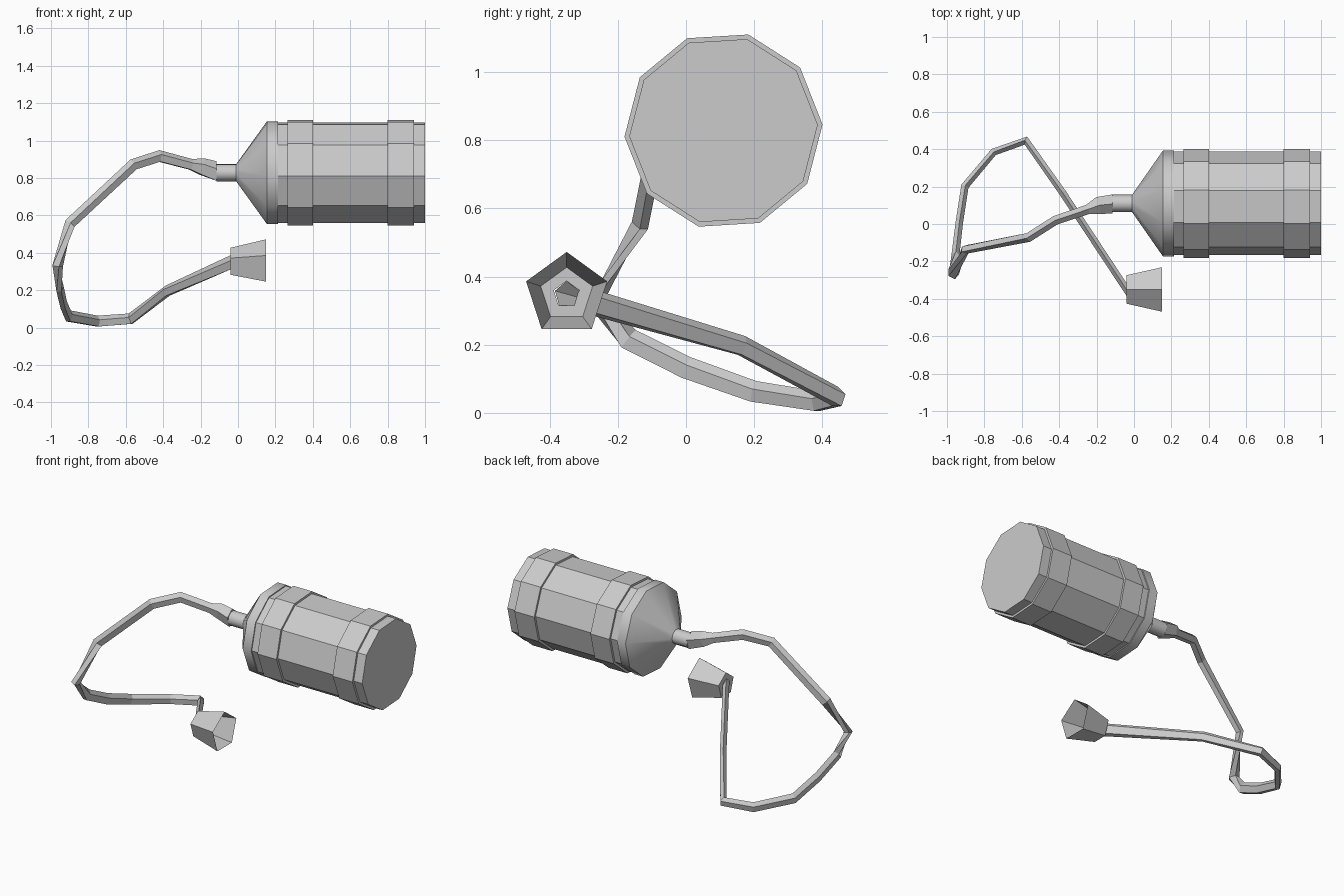
import bpy, bmesh, math
from mathutils import Vector

if "Cube" in bpy.data.objects:
    bpy.data.objects.remove(bpy.data.objects["Cube"])


def skin(name, rings, cap_start=False, cap_end=False, smooth=False):
    """Bridge successive rings of points into one object."""
    bm = bmesh.new()
    loops = [[bm.verts.new(p) for p in ring] for ring in rings]
    n = len(loops[0])
    for a, b in zip(loops, loops[1:]):
        for i in range(n):
            j = (i + 1) % n
            f = bm.faces.new((a[i], a[j], b[j], b[i]))
            f.smooth = smooth
    if cap_start:
        bm.faces.new(loops[0][::-1])
    if cap_end:
        bm.faces.new(loops[-1])
    # crisp edges around each ring, soft shading around the girth
    for loop in loops:
        for i in range(n):
            e = bm.edges.get((loop[i], loop[(i + 1) % n]))
            if e:
                e.smooth = False
    bmesh.ops.recalc_face_normals(bm, faces=bm.faces)
    mesh = bpy.data.meshes.new(name)
    bm.to_mesh(mesh)
    bm.free()
    obj = bpy.data.objects.new(name, mesh)
    bpy.context.collection.objects.link(obj)
    return obj


def turned(name, profile, cy, cz, sides, phase, **kw):
    """Low-poly turned part along x; profile is (x, radius)."""
    angles = [math.radians(phase) + i * math.tau / sides for i in range(sides)]
    rings = [[(x, cy + r * math.cos(a), cz + r * math.sin(a)) for a in angles]
             for x, r in profile]
    return skin(name, rings, **kw)


# canister: ten-sided drum with two raised bands
CY, CZ = 0.11, 0.828
turned("canister_body",
       [(0.215, 0.277), (0.265, 0.277), (0.265, 0.291), (0.40, 0.291),
        (0.40, 0.277), (0.80, 0.277), (0.80, 0.291), (0.94, 0.291),
        (0.94, 0.277), (1.0, 0.277)],
       CY, CZ, 10, 3.5, cap_start=True, cap_end=True)

# neck, cone and rim
turned("canister_neck",
       [(-0.115, 0.047), (-0.01, 0.047), (0.155, 0.284), (0.215, 0.284),
        (0.215, 0.27)],
       CY, CZ, 10, 3.5, cap_start=True, cap_end=True, smooth=True)

# hose: x, y, z, half width, half height
path = [
    (-0.115, 0.107, 0.832, 0.054, 0.058),
    (-0.195, 0.098, 0.858, 0.048, 0.049),
    (-0.25, 0.077, 0.87, 0.027, 0.032),
    (-0.42, 0.02, 0.915, 0.025, 0.034),
    (-0.56, -0.07, 0.87, 0.025, 0.033),
    (-0.90, -0.135, 0.555, 0.023, 0.033),
    (-0.967, -0.265, 0.33, 0.022, 0.034),
    (-0.955, -0.17, 0.215, 0.022, 0.036),
    (-0.935, 0.0, 0.13, 0.021, 0.036),
    (-0.905, 0.20, 0.06, 0.021, 0.034),
    (-0.75, 0.385, 0.032, 0.020, 0.032),
    (-0.575, 0.445, 0.045, 0.019, 0.032),
    (-0.38, 0.165, 0.195, 0.020, 0.032),
    (-0.04, -0.35, 0.345, 0.036, 0.042),
]
pts = [Vector(p[:3]) for p in path]
rings = []
for i, (*_, w, h) in enumerate(path):
    before = (pts[i] - pts[max(i - 1, 0)]).normalized()
    after = (pts[min(i + 1, len(pts) - 1)] - pts[i]).normalized()
    tangent = (before + after).normalized()
    if i in (0, len(pts) - 1):
        tangent = Vector((-1, 0, 0)) if i == 0 else Vector((1, 0, 0))
    side = tangent.cross(Vector((0, 0, 1))).normalized()
    up = side.cross(tangent)
    if 0 < i < len(pts) - 1:
        w *= min(1.3, 1 / max(0.5, tangent.dot(after)))
    rings.append([pts[i] + side * w * math.sin(k * math.tau / 5)
                  + up * h * math.cos(k * math.tau / 5) for k in range(5)])
skin("hose", rings, cap_start=True)

# nozzle: open five-sided cup with a floor around the hose mouth
turned("nozzle_cup", [(-0.04, 0.04), (-0.04, 0.08), (0.15, 0.125)],
       -0.35, 0.347, 5, 90)
